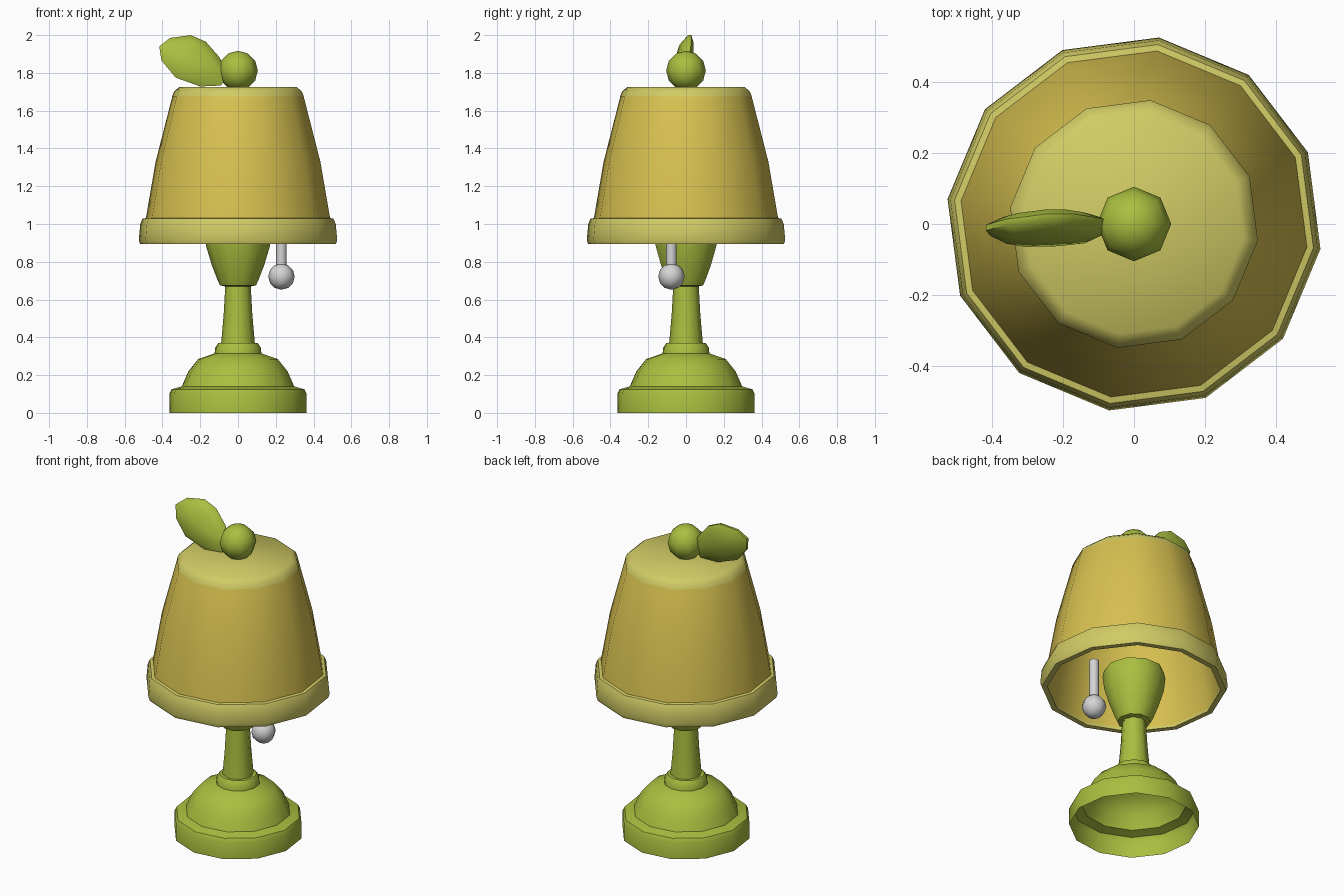
import bpy, bmesh, math
from mathutils import Vector

if "Cube" in bpy.data.objects:
    bpy.data.objects.remove(bpy.data.objects["Cube"])


def material(name, rgb):
    m = bpy.data.materials.new(name)
    m.diffuse_color = (*rgb, 1)
    m.use_nodes = True
    m.node_tree.nodes["Principled BSDF"].inputs["Base Color"].default_value = m.diffuse_color
    return m


GREEN = material("leaf green", (0.40, 0.52, 0.05))
YELLOW = material("shade yellow", (0.68, 0.53, 0.08))
PALE = material("pale trim", (0.64, 0.60, 0.13))
GREY = material("light grey", (0.66, 0.66, 0.66))


def finish(name, bm, mat, angle, recalc=True):
    if recalc:
        bmesh.ops.recalc_face_normals(bm, faces=bm.faces)
    me = bpy.data.meshes.new(name)
    bm.to_mesh(me)
    bm.free()
    ob = bpy.data.objects.new(name, me)
    bpy.context.collection.objects.link(ob)
    me.materials.append(mat)
    bpy.ops.object.select_all(action='DESELECT')
    ob.select_set(True)
    bpy.context.view_layer.objects.active = ob
    bpy.ops.object.shade_smooth_by_angle(angle=math.radians(angle))
    return ob


def lathe(name, profile, sides, mat, angle=42, turn=-7.6, centre=(0, 0),
          cap_start=False, cap_end=False, closed=False):
    """Profile of (radius, z), listed bottom to top on the outside."""
    bm = bmesh.new()
    rings = []
    for r, z in profile:
        ring = []
        for i in range(sides):
            a = math.radians(turn) + math.tau * i / sides
            ring.append(bm.verts.new((centre[0] + r * math.cos(a),
                                      centre[1] + r * math.sin(a), z)))
        rings.append(ring)
    pairs = list(zip(rings, rings[1:]))
    if closed:
        pairs.append((rings[-1], rings[0]))
    for lo, hi in pairs:
        for i in range(sides):
            j = (i + 1) % sides
            bm.faces.new((lo[i], lo[j], hi[j], hi[i]))
    if cap_start:
        bm.faces.new(rings[0][::-1])
    if cap_end:
        bm.faces.new(rings[-1])
    return finish(name, bm, mat, angle, recalc=False)


def ball(name, loc, r, mat):
    bm = bmesh.new()
    bmesh.ops.create_uvsphere(bm, u_segments=8, v_segments=6, radius=r)
    bmesh.ops.translate(bm, verts=bm.verts, vec=Vector(loc))
    return finish(name, bm, mat, 60)


# Hollow stepped foot with a dome and collar
lathe("base", [(0.367, 0), (0.367, 0.10), (0.355, 0.125), (0.30, 0.14),
               (0.265, 0.22), (0.212, 0.285), (0.125, 0.315),
               (0.122, 0.345), (0.105, 0.37), (0.08, 0.37)],
      12, GREEN, cap_end=True)

# Tapered stem
lathe("stem", [(0.09, 0.36), (0.076, 0.52), (0.066, 0.70)], 8, GREEN, 50,
      turn=0, cap_end=True)

# Flared bulb socket hidden partly in the shade
lathe("socket", [(0.06, 0.668), (0.095, 0.675), (0.107, 0.70), (0.138, 0.78),
                 (0.168, 0.88), (0.178, 0.96), (0.17, 1.0)], 10, GREEN, 50,
      turn=0, cap_start=True, cap_end=True)

# Lampshade wall, outside then inside
lathe("shade", [(0.507, 0.90), (0.492, 1.03), (0.44, 1.33), (0.352, 1.67),
                (0.34, 1.695), (0.31, 1.723)], 12, YELLOW, 50, cap_end=True)
lathe("shade_lining", [(0.31, 1.69), (0.335, 1.66), (0.422, 1.33),
                       (0.475, 1.03), (0.492, 0.895)], 12, YELLOW, 50,
      cap_start=True)

# Pale band round the lower edge
lathe("shade_rim", [(0.49, 0.893), (0.522, 0.893), (0.53, 0.915),
                    (0.522, 1.0), (0.51, 1.028), (0.49, 1.032)],
      12, PALE, closed=True)

# Pale cap on top
lathe("shade_top", [(0.352, 1.675), (0.341, 1.702), (0.312, 1.726)],
      12, PALE, 60, cap_end=True)

# Knob and pull cord
ball("top_knob", (0, 0, 1.812), 0.105, GREEN)
ball("pull_ball", (0.23, -0.077, 0.722), 0.07, GREY)
lathe("pull_cord", [(0.028, 0.76), (0.028, 1.02)], 8, GREY, 50, turn=0,
      centre=(0.23, -0.077), cap_end=True)

# Cushioned leaf: outline in x, z with a slight backward lean
outline = [(-0.05, 1.80), (-0.10, 1.885), (-0.17, 1.965), (-0.25, 2.0),
           (-0.36, 1.985), (-0.417, 1.94), (-0.405, 1.865), (-0.33, 1.775),
           (-0.20, 1.728), (-0.09, 1.733)]
bm = bmesh.new()
cx, cz = -0.25, 1.865


def leaf_ring(scale, dy):
    ring = []
    for x, z in outline:
        x, z = cx + (x - cx) * scale, cz + (z - cz) * scale
        y = 0.22 * (z - cz) + 0.1 * (x - cx) - 0.01
        ring.append(bm.verts.new((x, y + dy, z)))
    return ring


rings = [leaf_ring(0.7, -0.035), leaf_ring(1, -0.008),
         leaf_ring(1, 0.008), leaf_ring(0.7, 0.03)]
n = len(outline)
for a, b in zip(rings, rings[1:]):
    for i in range(n):
        j = (i + 1) % n
        bm.faces.new((a[i], a[j], b[j], b[i]))
for ring, y in ((rings[0], -0.055), (rings[-1], 0.035)):
    mid = bm.verts.new((cx, y, cz))
    for i in range(n):
        bm.faces.new((ring[i], ring[(i + 1) % n], mid))
finish("leaf", bm, GREEN, 50)
